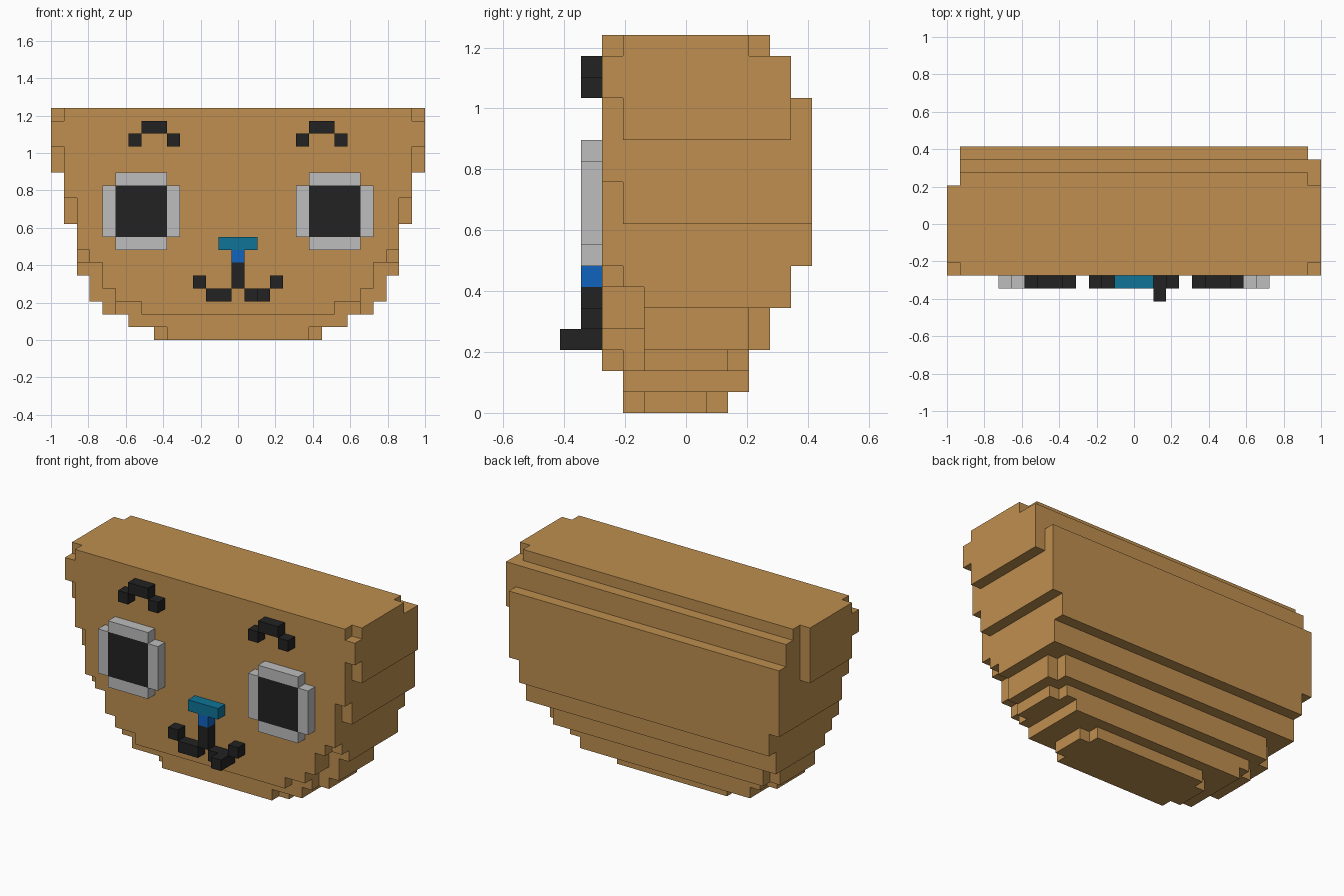
import bpy, bmesh, math
from mathutils import Vector

if "Cube" in bpy.data.objects:
    bpy.data.objects.remove(bpy.data.objects["Cube"])

U = 2 / 29  # one block


def material(name, rgb):
    m = bpy.data.materials.new(name)
    m.use_nodes = True
    m.diffuse_color = (*rgb, 1)
    bsdf = next(n for n in m.node_tree.nodes if n.type == 'BSDF_PRINCIPLED')
    bsdf.inputs["Base Color"].default_value = (*rgb, 1)
    bsdf.inputs["Roughness"].default_value = 0.9
    return m


TAN = material("tan", (0.52, 0.275, 0.08))
BLACK = material("black", (0.016, 0.016, 0.016))
GREY = material("light grey", (0.52, 0.51, 0.51))
TEAL = material("teal", (0.005, 0.175, 0.31))
BLUE = material("blue", (0.005, 0.127, 0.52))


def block_object(name, cells, mat):
    """Outer skin of a set of unit cells (x index, y index, z index), flat areas merged."""
    bm = bmesh.new()
    verts = {}
    for cell in cells:
        for axis in range(3):
            for sign in (-1, 1):
                near = list(cell)
                near[axis] += sign
                if tuple(near) in cells:
                    continue
                u, v = (axis + 1) % 3, (axis + 2) % 3
                loop = [(0, 0), (1, 0), (1, 1), (0, 1)]
                corners = []
                for a, b in loop if sign > 0 else reversed(loop):
                    p = list(cell)
                    p[axis] += sign > 0
                    p[u] += a
                    p[v] += b
                    p = tuple(p)
                    if p not in verts:
                        verts[p] = bm.verts.new(((p[0] - 0.5) * U, p[1] * U, p[2] * U))
                    corners.append(verts[p])
                bm.faces.new(corners)
    bmesh.ops.dissolve_limit(bm, angle_limit=math.radians(1), verts=bm.verts, edges=bm.edges)
    me = bpy.data.meshes.new(name)
    bm.to_mesh(me)
    bm.free()
    me.materials.append(mat)
    ob = bpy.data.objects.new(name, me)
    bpy.context.collection.objects.link(ob)
    return ob


def box(x0, x1, y0, y1, z0, z1):
    """Cells between block limits; x limits are inclusive indices around the middle column."""
    return {(x, y, z) for x in range(x0, x1 + 1) for y in range(y0, y1) for z in range(z0, z1)}


# Head: stacked layers (z0, z1, y0, y1, half width in blocks either side of the middle)
layers = [(0, 1, -3, 2, 6), (1, 2, -3, 3, 8), (2, 3, -4, 3, 10), (3, 5, -4, 4, 11),
          (5, 7, -4, 5, 12), (7, 9, -4, 6, 12), (9, 13, -4, 6, 13),
          (13, 15, -4, 6, 14), (15, 17, -4, 5, 14), (17, 18, -4, 4, 14)]
# Corner notches (z0, z1, y0, y1, remaining half width), on both sides
notches = [(17, 18, -4, -3, 13), (13, 15, -4, -3, 13), (9, 11, -4, -3, 12),
           (6, 7, -4, -3, 11), (5, 6, -4, -2, 10), (4, 5, -4, -2, 10),
           (3, 4, -4, -2, 9), (2, 3, -4, -3, 7), (2, 3, -3, -2, 9),
           (0, 1, -3, -2, 5), (0, 1, 1, 2, 5), (2, 3, 2, 3, 9), (3, 5, 3, 4, 10),
           (13, 15, 5, 6, 13), (17, 18, 3, 4, 13)]
# Deeper notch on the right back corner only
right_notches = [(13, 18, 3, 6, 13)]

head = set()
for z0, z1, y0, y1, w in layers:
    head |= box(-w, w, y0, y1, z0, z1)
for z0, z1, y0, y1, w in notches:
    head -= box(w + 1, 14, y0, y1, z0, z1) | box(-14, -w - 1, y0, y1, z0, z1)
for z0, z1, y0, y1, w in right_notches:
    head -= box(-14, -w - 1, y0, y1, z0, z1)
block_object("head", head, TAN)


def plate(x0, x1, z0, z1):
    """One block thick piece on the face."""
    return box(x0, x1, -5, -4, z0, z1)


def mirrored(cells):
    return {(-x, y, z) for x, y, z in cells}


# Eyes and brows
pupil = plate(6, 9, 8, 12)
rim = (plate(6, 9, 7, 13) | plate(5, 10, 8, 12)) - pupil
brow = plate(5, 5, 15, 16) | plate(6, 7, 16, 17) | plate(8, 8, 15, 16)
for name, cells, mat in (("pupil", pupil, BLACK), ("eye_rim", rim, GREY), ("brow", brow, BLACK)):
    block_object("left_" + name, cells, mat)
    block_object("right_" + name, mirrored(cells), mat)

# Nose
block_object("nose", plate(-1, 1, 7, 8), TEAL)
block_object("nose_bridge", plate(0, 0, 6, 7), BLUE)

# Mouth with a small protruding tooth block on the left
lip = plate(1, 2, 3, 4) | plate(3, 3, 4, 5)
block_object("mouth_stem", plate(0, 0, 4, 6), BLACK)
block_object("left_lip", lip | box(2, 2, -6, -5, 3, 4), BLACK)
block_object("right_lip", mirrored(lip), BLACK)
